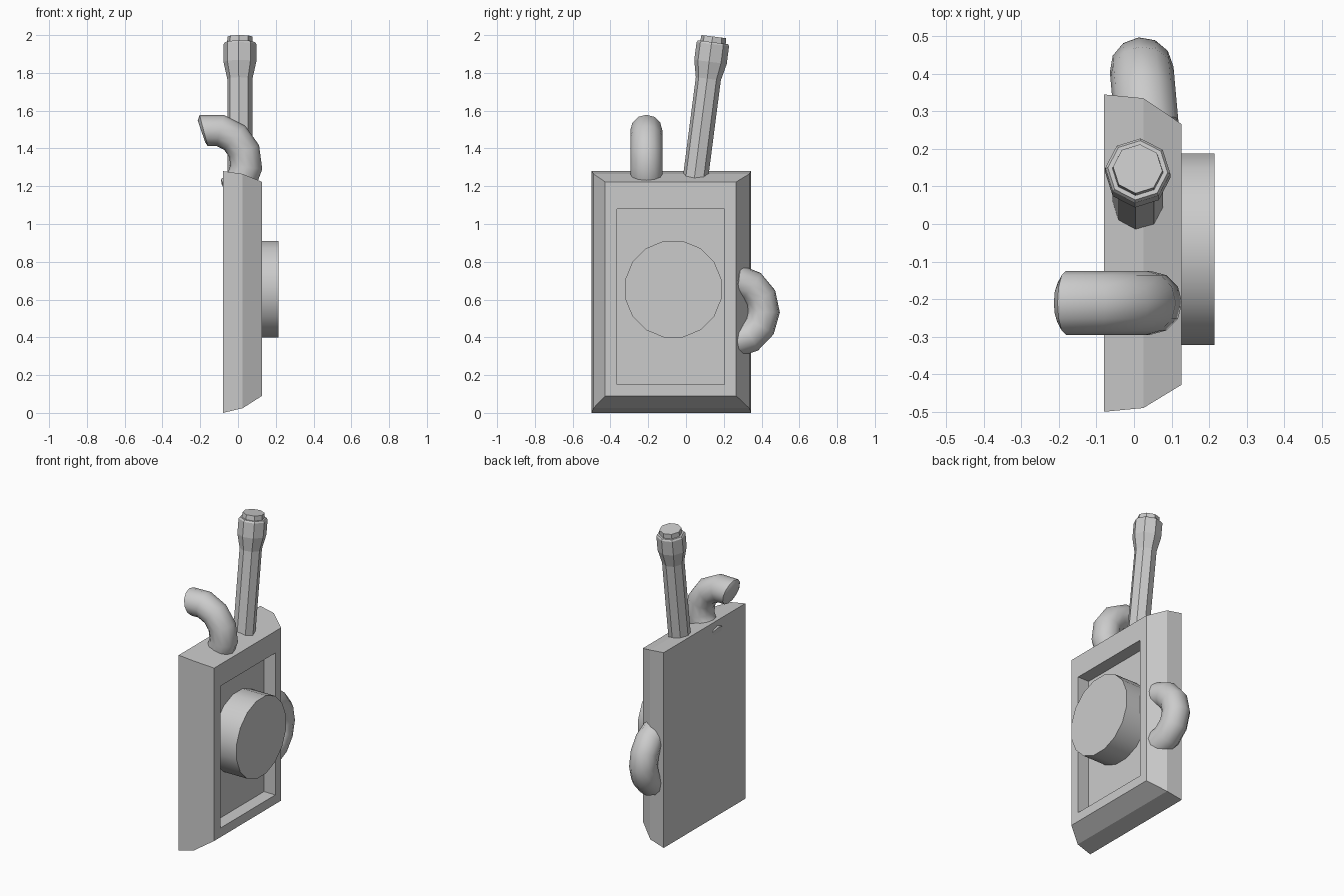
import bpy, bmesh
from math import sin, cos, radians, pi
from mathutils import Vector

if "Cube" in bpy.data.objects:
    bpy.data.objects.remove(bpy.data.objects["Cube"])


def loft(name, rings, smooth=None):
    """Skin a list of equal-length point rings and cap both ends."""
    bm = bmesh.new()
    loops = [[bm.verts.new(p) for p in ring] for ring in rings]
    n = len(loops[0])
    for a, b in zip(loops, loops[1:]):
        for i in range(n):
            j = (i + 1) % n
            bm.faces.new((a[i], a[j], b[j], b[i]))
    bm.faces.new(loops[0])
    bm.faces.new(loops[-1])
    bmesh.ops.recalc_face_normals(bm, faces=bm.faces)
    mesh = bpy.data.meshes.new(name)
    bm.to_mesh(mesh)
    bm.free()
    obj = bpy.data.objects.new(name, mesh)
    bpy.context.collection.objects.link(obj)
    if smooth:
        bpy.ops.object.select_all(action='DESELECT')
        obj.select_set(True)
        bpy.context.view_layer.objects.active = obj
        bpy.ops.object.shade_smooth_by_angle(angle=radians(smooth))
    return obj


def circle(center, u, v, r, n, phase=0.0):
    return [center + r * (u * cos(phase + 2 * pi * i / n) + v * sin(phase + 2 * pi * i / n))
            for i in range(n)]


def bent_tube(name, center, u, v, major, minor, start, end, segs=6, sides=12):
    """Part of a torus in the plane u, v with softly rounded ends."""
    normal = u.cross(v).normalized()
    step = (end - start) / segs
    stations = [(start - 4, minor * 0.72)]
    stations += [(start + step * i, minor) for i in range(segs + 1)]
    stations += [(end + 4, minor * 0.72)]
    rings = []
    for deg, r in stations:
        out = u * cos(radians(deg)) + v * sin(radians(deg))
        rings.append(circle(center + out * major, out, normal, r, sides))
    return loft(name, rings, 50)


X, Y, Z = Vector((1, 0, 0)), Vector((0, 1, 0)), Vector((0, 0, 1))

# Slab body: back face, two chamfer steps, front frame, recessed panel
sections = [(-0.08, -0.50, 0.345, 0.0, 1.28),
            (0.025, -0.49, 0.335, 0.025, 1.265),
            (0.127, -0.428, 0.266, 0.09, 1.223),
            (0.127, -0.365, 0.205, 0.15, 1.08),
            (0.045, -0.365, 0.205, 0.15, 1.08)]
loft("body", [[Vector((x, y0, z0)), Vector((x, y1, z0)), Vector((x, y1, z1)), Vector((x, y0, z1))]
              for x, y0, y1, z0, z1 in sections])

# Round drum in the recess
loft("front_drum", [circle(Vector((x, -0.067, 0.655)), Y, Z, 0.26, 16, pi / 16)
                    for x in (0.03, 0.215)], 40)

# Leaning eight-sided pipe with flared collar and cap
base, top = Vector((0.01, 0.042, 1.18)), Vector((0.01, 0.147, 1.992))
axis = (top - base).normalized()
length = (top - base).length
side = axis.cross(X)
profile = [(0.0, 0.067), (length - 0.225, 0.067), (length - 0.135, 0.087),
           (length - 0.04, 0.087), (length - 0.03, 0.08), (length - 0.03, 0.068), (length, 0.066)]
loft("antenna_pipe", [circle(base + axis * d, X, side, r, 8, radians(-5)) for d, r in profile])

# Curved hook tube on top
bent_tube("top_hook", Vector((-0.135, -0.21, 1.32)), X, Z, 0.18, 0.085, -62, 105)

# Handle loop on the side, turned slightly about z
out = Vector((-0.09, 1, 0)).normalized()
bent_tube("side_handle", Vector((0.035, 0.25, 0.54)), out, Z, 0.163, 0.085, -86, 82)
